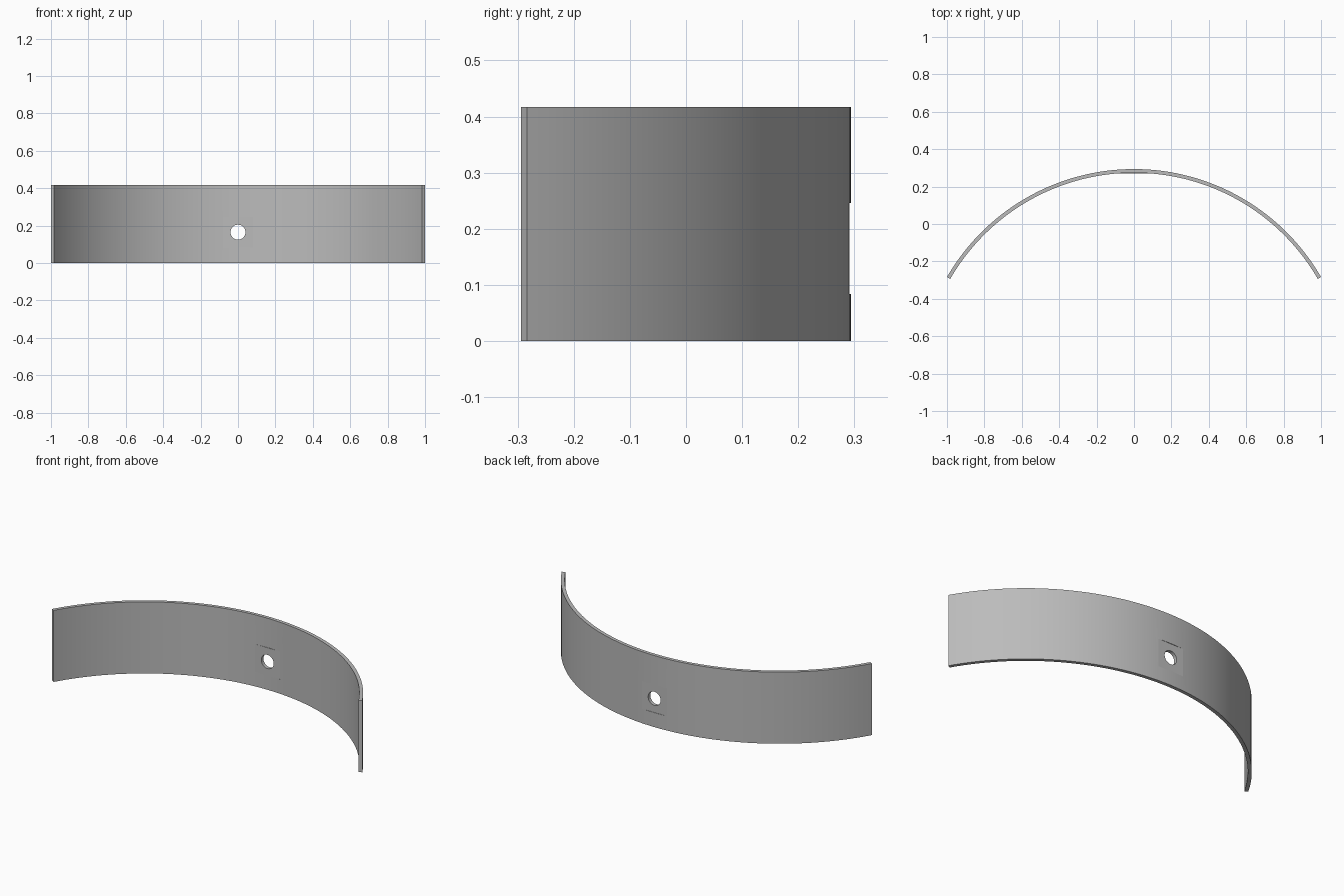
import bpy
import bmesh
from math import sin, cos, radians, pi
from mathutils import Matrix

cube = bpy.data.objects.get("Cube")
if cube:
    bpy.data.objects.remove(cube, do_unlink=True)

HEIGHT, THICK = 0.417, 0.02
OUTER = 1.1547
INNER = OUTER - THICK
CENTRE_Y = 0.2937 - OUTER
SEGMENTS = 64
HOLE_Z, HOLE_R, PAD = 0.165, 0.04, 0.081
PAD_Y = 0.2812

grey = bpy.data.materials.new("plain_grey")
grey.use_nodes = True
grey.diffuse_color = (0.5, 0.5, 0.5, 1)
grey.node_tree.nodes["Principled BSDF"].inputs["Base Color"].default_value = (0.5, 0.5, 0.5, 1)


def finish(bm, name):
    bmesh.ops.recalc_face_normals(bm, faces=bm.faces[:])
    mesh = bpy.data.meshes.new(name)
    bm.to_mesh(mesh)
    bm.free()
    mesh.materials.append(grey)
    obj = bpy.data.objects.new(name, mesh)
    bpy.context.collection.objects.link(obj)
    return obj


def box(name, depth):
    bm = bmesh.new()
    bmesh.ops.create_cube(bm, size=1, matrix=Matrix.Translation((0, PAD_Y, HOLE_Z))
                          @ Matrix.Diagonal((2 * PAD, depth, 2 * PAD, 1)))
    return finish(bm, name)


def cut(target, cutter):
    cutter.hide_render = True
    mod = target.modifiers.new("cut", 'BOOLEAN')
    mod.operation = 'DIFFERENCE'
    mod.solver = 'EXACT'
    mod.object = cutter
    bpy.context.view_layer.objects.active = target
    bpy.ops.object.modifier_apply(modifier=mod.name)
    bpy.data.objects.remove(cutter, do_unlink=True)


# Curved band: a ring sector of 120 degrees, extruded upward
bm = bmesh.new()
angles = [radians(-60 + 120 * i / SEGMENTS) for i in range(SEGMENTS + 1)]
rows = [[bm.verts.new((r * sin(a), CENTRE_Y + r * cos(a), 0)) for a in angles]
        for r in (INNER, OUTER)]
for i in range(SEGMENTS):
    bm.faces.new((rows[0][i], rows[0][i + 1], rows[1][i + 1], rows[1][i]))
top = bmesh.ops.extrude_face_region(bm, geom=bm.faces[:])
bmesh.ops.translate(bm, vec=(0, 0, HEIGHT),
                    verts=[v for v in top["geom"] if isinstance(v, bmesh.types.BMVert)])
band = finish(bm, "curved_band")
cut(band, box("window_cutter", 0.2))

# Flat square pad with a round hole, set in the band
pad = box("flat_pad", THICK)
bm = bmesh.new()
bmesh.ops.create_cone(bm, cap_ends=True, segments=48, radius1=HOLE_R, radius2=HOLE_R, depth=0.2,
                      matrix=Matrix.Translation((0, PAD_Y, HOLE_Z)) @ Matrix.Rotation(pi / 2, 4, 'X'))
cut(pad, finish(bm, "hole_cutter"))

# Smooth curves with sharp rims
for obj in (band, pad):
    bpy.ops.object.select_all(action='DESELECT')
    obj.select_set(True)
    bpy.context.view_layer.objects.active = obj
    bpy.ops.object.shade_smooth_by_angle(angle=radians(30))
